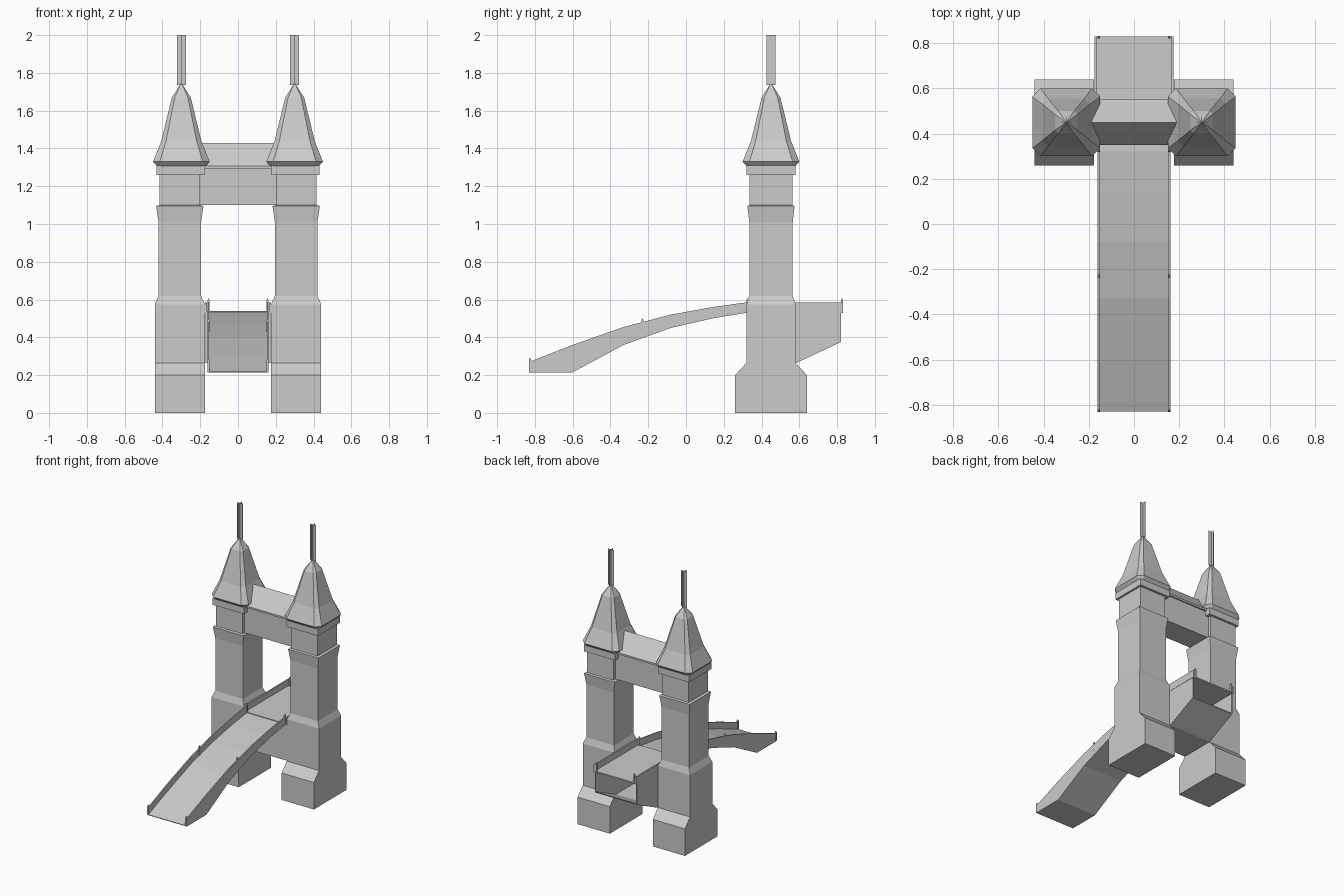
import bpy, bmesh

cube = bpy.data.objects.get("Cube")
if cube:
    bpy.data.objects.remove(cube, do_unlink=True)

stone = bpy.data.materials.new("pale_grey_stone")
stone.use_nodes = True
GREY = (0.6, 0.6, 0.6, 1)
stone.diffuse_color = GREY
stone.node_tree.nodes["Principled BSDF"].inputs["Base Color"].default_value = GREY


def finish(name, bm):
    bmesh.ops.recalc_face_normals(bm, faces=bm.faces)
    mesh = bpy.data.meshes.new(name)
    bm.to_mesh(mesh)
    bm.free()
    mesh.materials.append(stone)
    obj = bpy.data.objects.new(name, mesh)
    bpy.context.collection.objects.link(obj)
    return obj


def loft(name, rings):
    """Bridge a stack of rings and cap both ends."""
    bm = bmesh.new()
    loops = [[bm.verts.new(p) for p in ring] for ring in rings]
    n = len(loops[0])
    for low, high in zip(loops, loops[1:]):
        for i in range(n):
            j = (i + 1) % n
            bm.faces.new((low[i], low[j], high[j], high[i]))
    bm.faces.new(loops[0][::-1])
    bm.faces.new(loops[-1])
    return finish(name, bm)


def extrude_x(name, profile, x0, x1):
    """Extrude a (y, z) outline from x0 to x1."""
    return loft(name, [[(x, y, z) for y, z in profile] for x in (x0, x1)])


def box(name, x0, x1, y0, y1, z0, z1):
    return extrude_x(name, [(y0, z0), (y1, z0), (y1, z1), (y0, z1)], x0, x1)


def rect(cx, hx, hy, z):
    return [(cx - hx, CY - hy, z), (cx + hx, CY - hy, z),
            (cx + hx, CY + hy, z), (cx - hx, CY + hy, z)]


def chamfered(cx, h, c, z):
    k = h - c
    pts = [(-k, -h), (k, -h), (h, -k), (h, k), (k, h), (-k, h), (-h, k), (-h, -k)]
    return [(cx + x, CY + y, z) for x, y in pts]


CY = 0.45

# Tower sections: half width, half depth, height
BODY = [(.132, .19, 0), (.132, .19, .2), (.132, .13, .265), (.132, .13, .575),
        (.113, .115, .62), (.113, .115, 1.01), (.125, .125, 1.095),
        (.108, .113, 1.1), (.108, .113, 1.26)]
# Spire sections: half width, corner cut, height
SPIRE = [(.13, .02, 1.308), (.15, .036, 1.33), (.106, .025, 1.44),
         (.05, .015, 1.67), (.002, .0006, 1.745)]

for side, s in (("right", -1), ("left", 1)):
    cx = s * .308
    loft(side + "_tower", [rect(cx, *sec) for sec in BODY])
    loft(side + "_cornice", [rect(s * .303, .128, .13, z) for z in (1.26, 1.309)])
    loft(side + "_spire", [chamfered(s * .3, *sec) for sec in SPIRE])
    # Crossed finial blades
    for tag, hx, hy in (("wide", .024, .001), ("deep", .001, .024)):
        loft(f"{side}_finial_{tag}", [rect(s * .3, hx, hy, z) for z in (1.735, 2)])

# Upper walkway and its gabled roof
box("walkway", -.21, .21, .36, .54, 1.1, 1.295)
extrude_x("walkway_roof", [(.35, 1.295), (.55, 1.295), (.55, 1.308), (CY, 1.43), (.35, 1.308)],
          -.22, .22)

# Ramp: stations along y with rail top and underside heights
RAMP = [(-.83, .27, .215), (-.6, .36, .215), (-.33, .455, .36),
        (-.08, .52, .45), (.14, .56, .5), (.32, .585, .53)]
under = [(y, low) for y, top, low in RAMP]
road = [(y, max(top - .05, low + .004)) for y, top, low in RAMP]
rail = [(y, top) for y, top, low in RAMP]
extrude_x("ramp_deck", under + road[::-1], -.155, .155)

# Road between the towers and out to the open end
box("rear_deck", -.17, .17, .32, .83, .53, .54)

# Hollow box below the rear road, open at the back
cheek = [(.33, .265), (.585, .265), (.82, .375), (.82, .54), (.33, .54)]
extrude_x("box_floor", [(.33, .265), (.585, .265), (.82, .375),
                        (.82, .382), (.583, .272), (.33, .272)], -.172, .172)
box("box_front_wall", -.172, .172, .325, .333, .265, .535)

for side, s in (("right", -1), ("left", 1)):
    extrude_x(side + "_ramp_rail", under + rail[::-1], s * .153, s * .161)
    box(side + "_rear_rail", s * .165, s * .175, .32, .83, .53, .585)
    extrude_x(side + "_box_cheek", cheek, s * .166, s * .173)
    # Small pointed rail posts
    for i, (y, z) in enumerate([(-.826, .27), (-.23, .48), (.325, .585), (.826, .585)]):
        loft(f"{side}_post_{i}", [
            [(s * .156 + dx * w, y + dy * w, h)
             for dx, dy in ((-1, -1), (1, -1), (1, 1), (-1, 1))]
            for w, h in ((.006, z - .05), (.006, z + .008), (.002, z + .02))])
